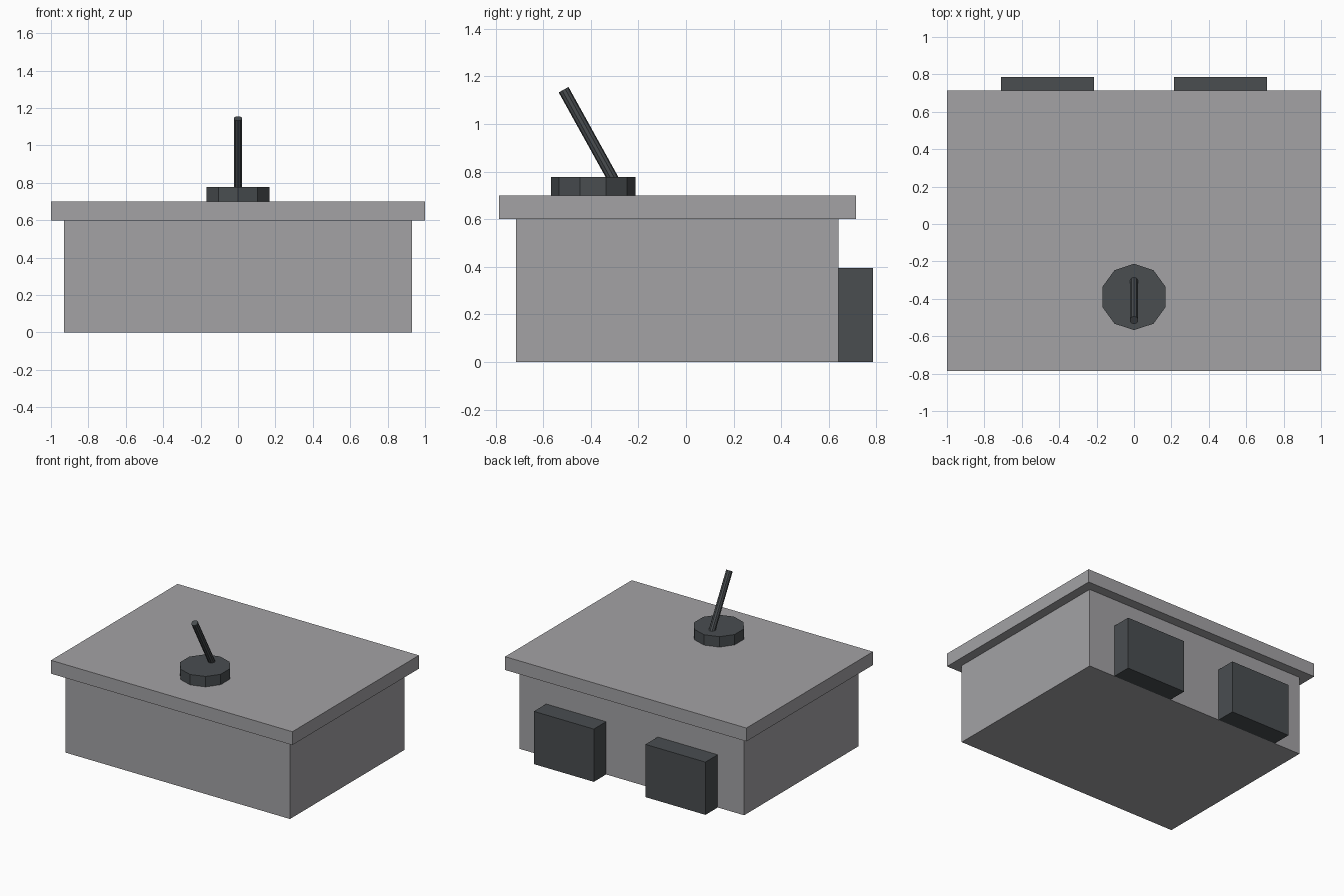
import bpy
import math
from mathutils import Vector

if "Cube" in bpy.data.objects:
    bpy.data.objects.remove(bpy.data.objects["Cube"])


def material(name, color):
    mat = bpy.data.materials.new(name)
    mat.diffuse_color = (*color, 1)
    mat.use_nodes = True
    mat.node_tree.nodes["Principled BSDF"].inputs["Base Color"].default_value = mat.diffuse_color
    return mat


grey = material("stone grey", (0.366, 0.361, 0.376))
dark = material("dark iron", (0.067, 0.075, 0.081))


def finish(name, mat):
    obj = bpy.context.object
    obj.name = name
    obj.data.materials.append(mat)
    return obj


def box(name, low, high, mat):
    low, high = Vector(low), Vector(high)
    bpy.ops.mesh.primitive_cube_add(size=1, location=(low + high) / 2)
    obj = finish(name, mat)
    obj.scale = high - low
    return obj


def rod(name, start, end, radius, mat, sides=10):
    start, end = Vector(start), Vector(end)
    axis = end - start
    bpy.ops.mesh.primitive_cylinder_add(
        vertices=sides, radius=radius, depth=axis.length,
        location=(start + end) / 2)
    obj = finish(name, mat)
    # lean within the front-to-back plane
    obj.rotation_euler.x = math.atan2(-axis.y, axis.z)
    return obj


# Main cabinet and overhanging top
box("cabinet", (-0.93, -0.713, 0), (0.93, 0.64, 0.6), grey)
box("top_slab", (-1, -0.785, 0.6), (1, 0.713, 0.7), grey)

# Pair of blocks on the back
for side, x in (("left", -0.4625), ("right", 0.4625)):
    box(side + "_back_block", (x - 0.2485, 0.64, 0), (x + 0.2485, 0.785, 0.395), dark)

# Lever on its ten-sided base
rod("lever_base", (0, -0.39, 0.7), (0, -0.39, 0.778), 0.177, dark)
rod("lever", (0, -0.283, 0.727), (0, -0.514, 1.144), 0.0235, dark)
